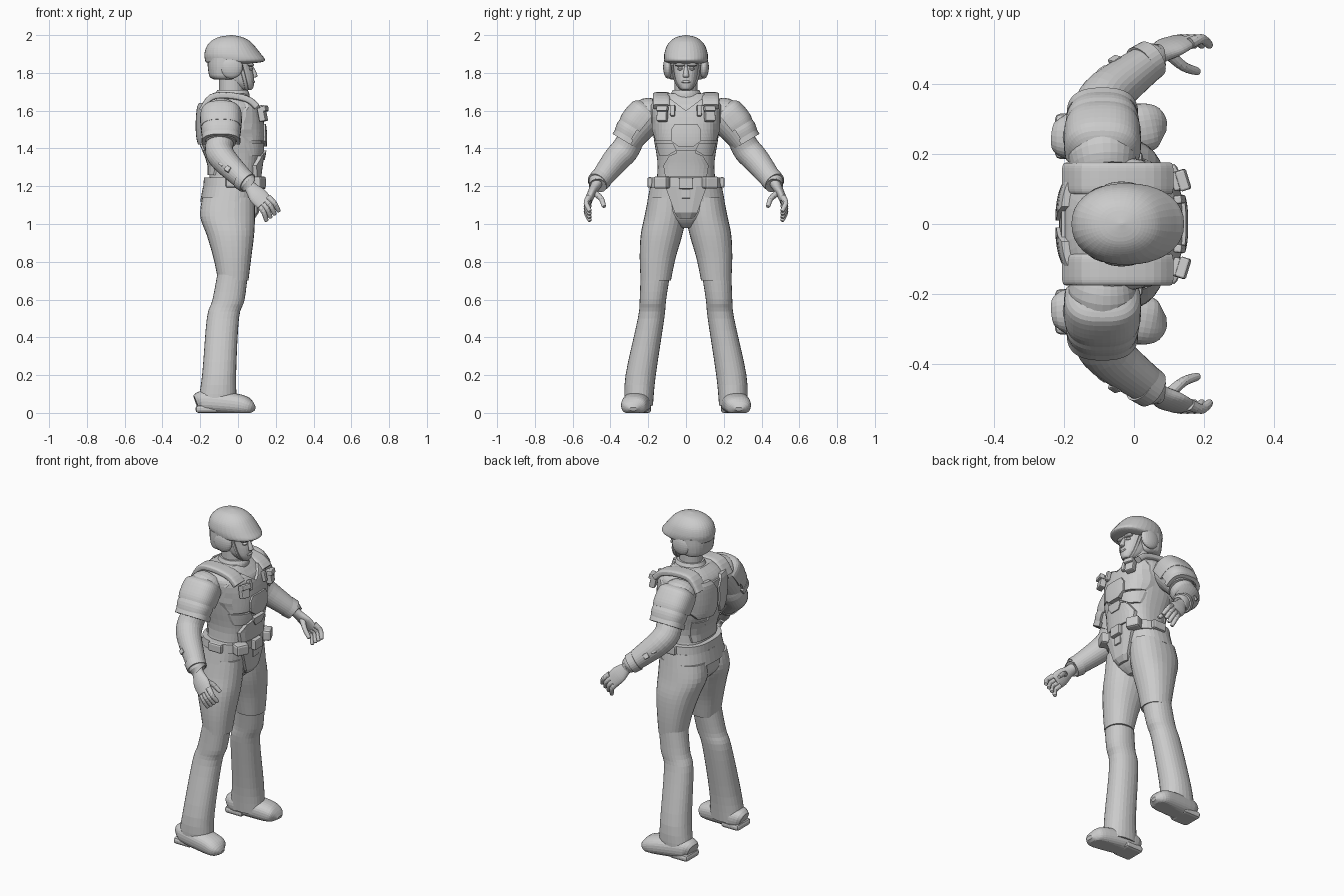
import bpy, bmesh
from math import sin, cos, pi, copysign
from mathutils import Vector, Matrix, Euler

if "Cube" in bpy.data.objects:
    bpy.data.objects.remove(bpy.data.objects["Cube"])

colour = (.6, .6, .6, 1)
grey = bpy.data.materials.new("plain_grey")
grey.use_nodes = True
grey.diffuse_color = colour
grey.node_tree.nodes["Principled BSDF"].inputs["Base Color"].default_value = colour
AXIS_X, AXIS_Y, AXIS_Z = Matrix.Identity(3)
parts = []


def finish(name, bm, mirror):
    """Turn a bmesh into a grey object, mirrored to the right side if asked."""
    bmesh.ops.recalc_face_normals(bm, faces=bm.faces)
    mesh = bpy.data.meshes.new(name)
    bm.to_mesh(mesh)
    bm.free()
    mesh.materials.append(grey)
    part = bpy.data.objects.new(name, mesh)
    bpy.context.collection.objects.link(part)
    if mirror:
        modifier = part.modifiers.new("mirror", "MIRROR")
        modifier.use_axis = (False, True, False)
        modifier.use_mirror_merge = False
    parts.append(part)


def skin(name, rings, mirror=False):
    """Join closed rings of points into a capped solid."""
    bm = bmesh.new()
    loops = [[bm.verts.new(point) for point in ring] for ring in rings]
    for low, high in zip(loops, loops[1:]):
        for i in range(len(low)):
            bm.faces.new((low[i - 1], low[i], high[i], high[i - 1]))
    bm.faces.new(loops[0])
    bm.faces.new(loops[-1])
    finish(name, bm, mirror)


def spline(rows, steps):
    """Catmull-Rom resampling of rows of numbers."""
    rows = [Vector(row) for row in rows]
    padded = [rows[0], *rows, rows[-1]]
    result = []
    for a, b, c, d in zip(padded, padded[1:], padded[2:], padded[3:]):
        for step in range(steps):
            t = step / steps
            bend = (a * 2 - b * 5 + c * 4 - d) * t * t + (b * 3 - a - c * 3 + d) * t ** 3
            result.append(b + ((c - a) * t + bend) / 2)
    return result + [rows[-1]]


def tube(name, rows, ref=AXIS_X, flat=False, power=2, steps=4, sides=28, arc=None,
         mirror=True, floor=False):
    """Loft rows of (x, y, z, radius along ref, radius across); arc gives a curved shell."""
    rows = spline(rows, steps)
    centres = [row.to_3d() if len(row) == 3 else Vector(row[:3]) for row in rows]
    rings = []
    for i, (centre, row) in enumerate(zip(centres, rows)):
        ahead, behind = centres[min(i + 1, len(rows) - 1)], centres[max(i - 1, 0)]
        tangent = AXIS_Z if flat else (ahead - behind).normalized()
        along = (ref - tangent * ref.dot(tangent)).normalized()
        across = tangent.cross(along)

        def point(angle, grow=0):
            c, s = cos(angle), sin(angle)
            u = copysign(abs(c) ** (2 / power), c) * (row[3] + grow)
            v = copysign(abs(s) ** (2 / power), s) * (row[4] + grow)
            spot = centre + along * u + across * v
            if floor:
                spot.z = max(spot.z, 0)
            return spot

        if arc:
            angles = [arc * (k / sides - .5) - pi / 2 for k in range(sides + 1)]
            inner = [point(angle, -.02) for angle in reversed(angles)]
            rings.append([point(angle) for angle in angles] + inner)
        else:
            rings.append([point(2 * pi * k / sides) for k in range(sides)])
    skin(name, rings, mirror)


def levels(name, rows, **options):
    """Level loft from rows of (z, back x, front x, half width)."""
    rows = [((back + front) / 2, 0, z, (front - back) / 2, width)
            for z, back, front, width in rows]
    tube(name, rows, flat=True, mirror=False, **options)


def ball(name, place, size, mirror=True):
    bm = bmesh.new()
    matrix = Matrix.LocRotScale(Vector(place), None, Vector(size))
    bmesh.ops.create_uvsphere(bm, u_segments=24, v_segments=14, radius=1, matrix=matrix)
    finish(name, bm, mirror)


def box(name, place, size, mirror=True, tilt=(0, 0, 0), bevel=.006):
    bm = bmesh.new()
    bmesh.ops.create_cube(bm, size=1, matrix=Matrix.Diagonal((*size, 1)))
    bmesh.ops.bevel(bm, geom=bm.edges[:], offset=bevel, segments=2, affect="EDGES", profile=.5)
    bm.transform(Matrix.LocRotScale(Vector(place), Euler(tilt), None))
    finish(name, bm, mirror)


# Torso
torso_rows = [(1.14, -.17, .09, .17), (1.3, -.15, .11, .15), (1.45, -.2, .13, .17),
              (1.6, -.2, .11, .19), (1.65, -.18, .08, .17), (1.69, -.13, .04, .11)]
torso_power = 2.7
levels("torso", torso_rows, power=torso_power, sides=40)
torso_levels = spline(torso_rows, 6)


def surface(y, z, side):
    """Front (+1) or back (-1) x of the torso at a given y and z."""
    low, high = next(pair for pair in zip(torso_levels, torso_levels[1:]) if z <= pair[1][0])
    back, front, width = low.lerp(high, (z - low[0]) / (high[0] - low[0]))[1:]
    edge = min(abs(y) / width, .98)
    depth = (1 - edge ** torso_power) ** (1 / torso_power)
    return (back + front + side * (front - back) * depth) / 2


def plate(name, rows, side=1, thick=.015, mirror=False):
    """Armour plate hugging the torso; rows of (z, inner y, outer y)."""
    rows = [Vector(row) for row in rows]
    fine = [a.lerp(b, k / 3) for a, b in zip(rows, rows[1:]) for k in range(3)]
    rings = []
    for z, inner, outer in fine + [rows[-1]]:
        skin_line = [Vector((surface(y, z, side), y, z))
                     for y in (inner + (outer - inner) * k / 10 for k in range(11))]
        rings.append([spot + AXIS_X * side * thick for spot in skin_line]
                     + [spot - AXIS_X * side * .02 for spot in reversed(skin_line)])
    skin(name, rings, mirror)


def centre_plate(name, rows, side=1, thick=.02):
    """Symmetric plate from rows of (z, half width)."""
    plate(name, [(z, -width, width) for z, width in rows], side, thick)


# Vest and armour plates
plate("chest_plate", [(1.44, .07, .16), (1.5, 0, .18), (1.6, 0, .18), (1.66, .08, .15)], mirror=True)
plate("rib_plate", [(1.36, .1, .14), (1.39, .05, .15), (1.43, .07, .16)], mirror=True)
plate("shoulder_blade_plate", [(1.42, .03, .13), (1.47, .01, .17), (1.58, .01, .17), (1.64, .05, .15)],
      side=-1, thick=.02, mirror=True)
centre_plate("sternum_plate", [(1.41, .04), (1.44, .08), (1.5, .08), (1.53, .06)], thick=.025)
centre_plate("belly_plate", [(1.25, .11), (1.31, .12), (1.36, .09), (1.38, .04)])
centre_plate("belly_crest", [(1.34, .03), (1.37, .05), (1.39, .05)], thick=.026)
centre_plate("spine_plate", [(1.36, .06), (1.45, .04), (1.62, .04)], side=-1, thick=.01)
centre_plate("lower_back_plate", [(1.26, .12), (1.39, .14)], side=-1, thick=.01)
strap_path = [(.1, 1.62), (.05, 1.66), (-.05, 1.68), (-.14, 1.67), (-.19, 1.6)]
tube("shoulder_strap", [(x, .13, z, .045, .018) for x, z in strap_path], ref=AXIS_Y, power=4)
box("chest_pouch", (.13, .125, 1.58), (.035, .055, .075), tilt=(0, -.2, .3))
box("pouch_flap", (.14, .125, 1.61), (.03, .06, .03), tilt=(0, -.2, .3))
box("chest_clip", (.13, .07, 1.6), (.025, .025, .06), tilt=(0, -.2, .1))
levels("collar", [(1.65, -.14, .06, .1), (1.69, -.12, .06, .08), (1.71, -.11, .05, .07)])

# Belt, skirt and groin guard
levels("belt", [(1.19, -.185, .12, .19), (1.245, -.18, .12, .185)], steps=1, power=2.5, sides=40)
levels("hip_skirt", [(1.12, -.2, .1, .205), (1.2, -.185, .105, .19)], steps=2, power=2.4, sides=40)
skin("groin_guard", [[(front - .06, -width, z), (front, -width, z), (front + .01, -width / 2, z),
                      (front + .01, width / 2, z), (front, width, z), (front - .06, width, z)]
                     for z, width, front in ((1.03, .04, .08), (1.06, .06, .1), (1.2, .11, .11))])
box("buckle", (.125, 0, 1.215), (.04, .075, .06), mirror=False)
box("buckle_tab", (.11, 0, 1.16), (.03, .05, .05), mirror=False)
box("belt_pouch", (.105, .125, 1.22), (.065, .08, .065), tilt=(0, 0, .45), bevel=.012)
box("side_pouch", (-.02, .19, 1.22), (.09, .03, .055), bevel=.01)

# Hips, trousers and boots
levels("hips", [(.98, -.12, .03, .04), (1.02, -.16, .07, .13), (1.07, -.19, .09, .195),
                (1.16, -.185, .095, .19)], power=2.3)
tube("thigh", [(-.05, .1, 1.14, .14, .1), (-.055, .11, 1.04, .145, .11), (-.04, .13, .94, .125, .11),
               (-.03, .15, .82, .1, .095), (-.025, .16, .7, .08, .08)], flat=True, power=2.2)
tube("lower_leg", [(-.025, .16, .76, .08, .08), (-.05, .175, .6, .085, .07), (-.08, .185, .5, .085, .07),
                   (-.1, .24, .2, .09, .08), (-.11, .25, .04, .105, .075)], flat=True, power=2.2)
tube("boot", [(-.22, .25, .05, .045, .045), (-.17, .25, .06, .06, .07), (0, .27, .045, .055, .072),
              (.06, .28, .03, .04, .06), (.09, .28, .02, .01, .02)], ref=AXIS_Z, power=2.4, floor=True)
box("boot_heel", (-.165, .25, .02), (.12, .13, .04), bevel=.015)

# Sleeves, shoulder armour and forearms
tube("sleeve", [(-.085, .15, 1.6, .085, .07), (-.09, .2, 1.575, .1, .095),
                (-.09, .26, 1.51, .095, .09), (-.09, .31, 1.43, .08, .07)])


def shoulder_shell(name, rows, arc):
    """Shell over the outer arm from rows of (y, z, radius along x)."""
    tube(name, [(-.09, y, z, radius, radius - .01) for y, z, radius in rows], power=2.6, arc=arc)


shoulder_shell("upper_shoulder_pad", [(.185, 1.615, .07), (.205, 1.59, .105), (.25, 1.535, .11),
                                      (.27, 1.505, .105)], 3.6)
shoulder_shell("lower_shoulder_pad", [(.25, 1.535, .095), (.28, 1.49, .105), (.305, 1.445, .095)], 3.3)
shoulder_shell("shoulder_rim", [(.295, 1.455, .102), (.31, 1.43, .102)], 3.4)
tube("forearm", [(x, y, z, radius, radius) for x, y, z, radius in (
    (-.09, .29, 1.45, .07), (-.1, .325, 1.39, .074), (-.07, .375, 1.335, .07),
    (.04, .46, 1.225, .054), (.055, .47, 1.21, .045))])
tube("cuff", [(.02, .45, 1.24, .06, .06), (.05, .47, 1.217, .057, .057)], steps=2)
for name, place in (("upper_button", (-.08, .425, 1.315)), ("lower_button", (-.05, .455, 1.285))):
    box(name, place, (.03, .045, .03), tilt=(.5, .5, .6), bevel=.004)

# Hands: four fingers fan from index to little, and the thumb turns inward
tube("palm", [(.04, .465, 1.225, .03, .03), (.07, .485, 1.19, .035, .025),
              (.105, .505, 1.15, .05, .022), (.14, .52, 1.11, .045, .018)])


def finger(name, knuckle, joint, tip):
    end = tip + (tip - joint).normalized() * .006
    rows = [(*spot, radius, radius) for spot, radius in
            ((knuckle, .017), (joint, .014), (tip, .011), (end, .003))]
    tube(name, rows, sides=12)


for k, name in enumerate(("index", "middle", "ring", "little")):
    knuckle = Vector((.16, .515, 1.14)).lerp(Vector((.11, .515, 1.1)), k / 3)
    tip = Vector((.215, .51, 1.07)).lerp(Vector((.15, .51, 1.02)), k / 3)
    finger(name + "_finger", knuckle, (knuckle + tip) / 2 + Vector((.005, .015, .005)), tip)
finger("thumb", Vector((.1, .485, 1.165)), Vector((.14, .45, 1.135)), Vector((.18, .435, 1.095)))

# Neck, head and face
levels("neck", [(1.66, -.1, .035, .06), (1.8, -.1, .03, .06)])
levels("head", [(1.71, .03, .07, .02), (1.72, -.01, .08, .035), (1.75, -.06, .085, .055),
                (1.79, -.1, .083, .065), (1.83, -.12, .076, .07), (1.87, -.12, .08, .07)], power=2.2)
tube("nose", [(.07, 0, 1.835, .012, .008), (.088, 0, 1.785, .015, .016), (.08, 0, 1.775, .006, .01)],
     flat=True, sides=14, mirror=False)
ball("brow", (.066, .03, 1.843), (.02, .03, .01))
ball("eye", (.067, .03, 1.822), (.013, .016, .009))
ball("lips", (.08, 0, 1.753), (.01, .024, .008), mirror=False)
ball("ear_pad", (-.035, .096, 1.83), (.06, .025, .06))
strap_path = [(.015, .073, 1.84), (.035, .06, 1.765), (.045, .03, 1.718), (.045, 0, 1.712)]
tube("chin_strap", [(*spot, .01, .006) for spot in strap_path], sides=10)

# Helmet
levels("helmet_shell", [(1.765, -.125, -.02, .08), (1.78, -.15, 0, .1), (1.83, -.16, .025, .11),
                        (1.88, -.16, .03, .11)], power=2.3)
levels("helmet_dome", [(1.85, -.15, .07, .09), (1.857, -.17, .125, .108), (1.87, -.175, .143, .115),
                       (1.9, -.178, .122, .115), (1.94, -.166, .09, .103), (1.97, -.14, .06, .08),
                       (1.99, -.1, .02, .05), (2, -.04, -.03, .003)], power=2.15, sides=36)

# Smooth shading with crisp plate edges
for part in bpy.context.view_layer.objects:
    part.select_set(part in parts)
bpy.context.view_layer.objects.active = parts[0]
bpy.ops.object.shade_smooth_by_angle(angle=.7)
